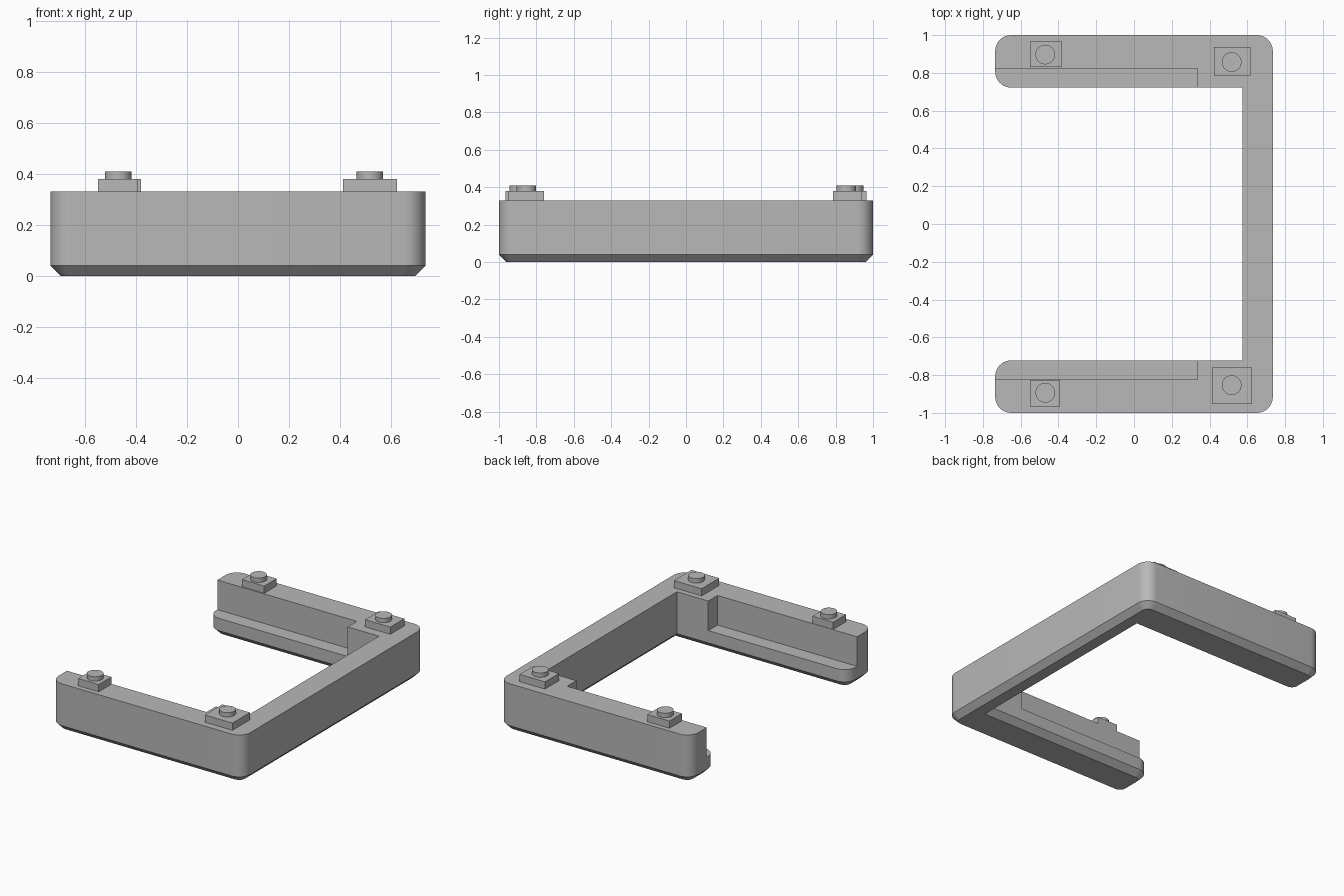
import bpy, bmesh, math

if "Cube" in bpy.data.objects:
    bpy.data.objects.remove(bpy.data.objects["Cube"], do_unlink=True)

grey = bpy.data.materials.new("plain grey")
grey.use_nodes = True
grey.diffuse_color = (0.48, 0.48, 0.48, 1)
grey.node_tree.nodes["Principled BSDF"].inputs["Base Color"].default_value = grey.diffuse_color

HX, HY, TOP = 0.735, 1.0, 0.33     # outer half sizes and frame height
ARM, SPINE = 0.722, 0.575          # inner faces of arms and spine
LEDGE_Y, LEDGE_X, LEDGE_Z = 0.823, 0.335, 0.125
RADIUS, CHAMFER = 0.085, 0.04


def add_object(name, bm):
    mesh = bpy.data.meshes.new(name)
    bmesh.ops.recalc_face_normals(bm, faces=bm.faces)
    bm.to_mesh(mesh)
    bm.free()
    mesh.materials.append(grey)
    obj = bpy.data.objects.new(name, mesh)
    bpy.context.collection.objects.link(obj)
    return obj


def box(name, lo, hi):
    bm = bmesh.new()
    bmesh.ops.create_cube(bm, size=1)
    for v in bm.verts:
        v.co = [a + (b - a) * (c + 0.5) for a, b, c in zip(lo, hi, v.co)]
    return add_object(name, bm)


def activate(obj):
    bpy.ops.object.select_all(action='DESELECT')
    obj.select_set(True)
    bpy.context.view_layer.objects.active = obj


# C-shaped frame: extruded outline, rounded outer corners, chamfered bottom
bm = bmesh.new()
outline = [(-HX, -HY), (HX, -HY), (HX, HY), (-HX, HY),
           (-HX, ARM), (SPINE, ARM), (SPINE, -ARM), (-HX, -ARM)]
base = bm.faces.new([bm.verts.new((x, y, 0)) for x, y in outline])
new = bmesh.ops.extrude_face_region(bm, geom=[base], use_keep_orig=True)["geom"]
for v in new:
    if isinstance(v, bmesh.types.BMVert):
        v.co.z = TOP
bmesh.ops.recalc_face_normals(bm, faces=bm.faces)
corners = [e for e in bm.edges
           if abs(e.verts[0].co.z - e.verts[1].co.z) > 0.1
           and abs(abs(e.verts[0].co.x) - HX) < 0.001]
bmesh.ops.bevel(bm, geom=corners, offset=RADIUS, segments=10, profile=0.5, affect='EDGES')
rim = [e for e in bm.edges if all(v.co.z < 0.001 for v in e.verts)]
bmesh.ops.bevel(bm, geom=rim, offset=CHAMFER, segments=1, affect='EDGES')
frame = add_object("frame", bm)

# Stepped ledge cut along the inside of each arm
for side in (-1, 1):
    ys = sorted((side * 0.6, side * LEDGE_Y))
    cutter = box("ledge_cutter", (-1, ys[0], LEDGE_Z), (LEDGE_X, ys[1], 0.5))
    cutter.hide_render = True
    mod = frame.modifiers.new("ledge", 'BOOLEAN')
    mod.operation = 'DIFFERENCE'
    mod.solver = 'EXACT'
    mod.object = cutter
    activate(frame)
    bpy.ops.object.modifier_apply(modifier=mod.name)
    bpy.data.objects.remove(cutter, do_unlink=True)
activate(frame)
bpy.ops.object.shade_smooth_by_angle(angle=math.radians(30))

# Mounting pads with a round stud: x range, y range, stud centre
pads = {
    "front_right": (-0.55, -0.392, -0.965, -0.826, -0.47, -0.893),
    "back_right": (-0.55, -0.38, 0.83, 0.966, -0.47, 0.897),
    "front_left": (0.412, 0.624, -0.952, -0.76, 0.517, -0.853),
    "back_left": (0.424, 0.618, 0.785, 0.938, 0.517, 0.857),
}
for place, (x0, x1, y0, y1, cx, cy) in pads.items():
    box(place + "_pad", (x0, y0, TOP), (x1, y1, 0.38))
    bm = bmesh.new()
    bmesh.ops.create_cone(bm, cap_ends=True, segments=32, radius1=0.052,
                          radius2=0.052, depth=0.03)
    stud = add_object(place + "_stud", bm)
    stud.location = (cx, cy, 0.395)
    activate(stud)
    bpy.ops.object.shade_smooth_by_angle(angle=math.radians(30))
